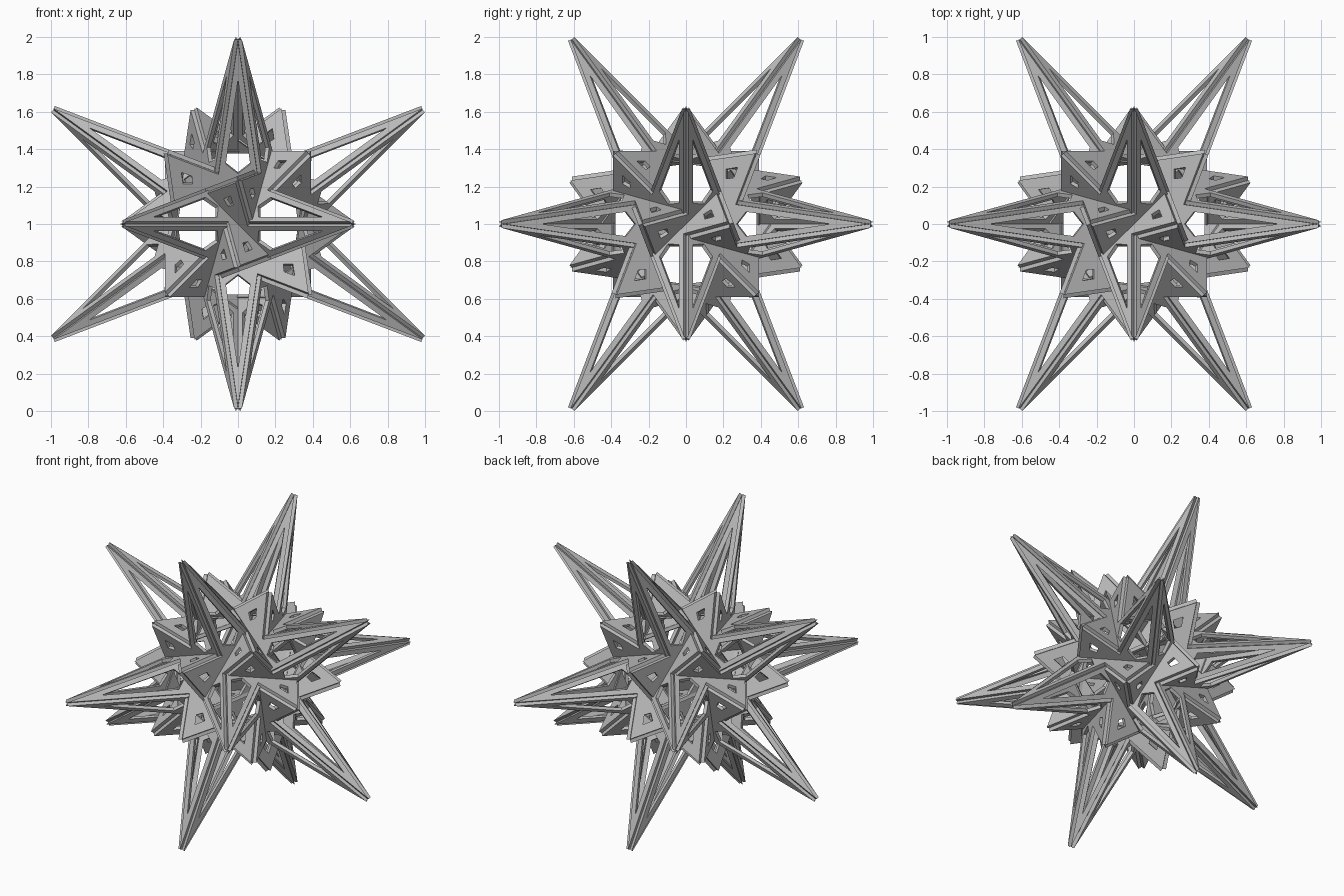
import bpy
import bmesh
from math import sqrt, radians
from mathutils import Matrix, Vector

cube = bpy.data.objects.get("Cube")
if cube:
    bpy.data.objects.remove(cube, do_unlink=True)

PHI = (1 + sqrt(5)) / 2
SCALE = 0.987
THICK = 0.022

grey = bpy.data.materials.new("plain_grey")
grey.use_nodes = True
colour = (0.5, 0.5, 0.5, 1)
grey.diffuse_color = colour
grey.node_tree.nodes["Principled BSDF"].inputs["Base Color"].default_value = colour

# Flat plate: long spike arm along +x, short hooked arm to one side
OUTLINE = [(1.155, 0), (0.380, 0.106), (0.493, 0.382),
           (0.197, 0.342), (0.337, 0), (0.289, -0.118)]
SLIT = [(0.93, 0), (0.44, 0.066), (0.385, 0), (0.44, -0.066)]
WINDOW = [(0.392, 0.307), (0.326, 0.297), (0.326, 0.246), (0.369, 0.249)]


def plate_mesh():
    bm = bmesh.new()
    edges = []
    for loop in (OUTLINE, SLIT, WINDOW):
        verts = [bm.verts.new((x * SCALE, y * SCALE, 0)) for x, y in loop]
        for i, v in enumerate(verts):
            edges.append(bm.edges.new((v, verts[(i + 1) % len(verts)])))
    bmesh.ops.triangle_fill(bm, edges=edges, use_beauty=True, normal=(0, 0, 1))
    # Thicken outward
    out = bmesh.ops.extrude_face_region(bm, geom=bm.faces[:], use_keep_orig=True)
    top = [g for g in out["geom"] if isinstance(g, bmesh.types.BMVert)]
    bmesh.ops.translate(bm, verts=top, vec=(0, 0, THICK))
    bmesh.ops.recalc_face_normals(bm, faces=bm.faces[:])
    mesh = bpy.data.meshes.new("plate")
    bm.to_mesh(mesh)
    bm.free()
    mesh.materials.append(grey)
    return mesh


# Frame of the first plate, lying in one icosahedral face plane
normal = Vector((0, PHI, -1 / PHI)).normalized()
side = Vector((1, 0, 0))
along = side.cross(normal)
dist = SCALE * (PHI - 1) ** 3 / sqrt(1 + (PHI - 1) ** 4)
frame = Matrix((along, side, normal)).transposed().to_4x4()
frame.translation = normal * dist

# The sixty rotations: five about a spike, three cyclic, four half turns
spike_axis = Vector((0, 1, PHI))
diagonal = Vector((1, 1, 1))
half_turns = [Matrix.Identity(4)] + [Matrix.Rotation(radians(180), 4, a) for a in "XYZ"]
lift = Matrix.Translation((0, 0, 1))

mesh = plate_mesh()
spike = 0
for half in half_turns:
    for c in range(3):
        spike += 1
        cyclic = Matrix.Rotation(radians(120 * c), 4, diagonal)
        for k in range(5):
            turn = Matrix.Rotation(radians(72 * k), 4, spike_axis)
            plate = bpy.data.objects.new(f"spike_{spike}_plate_{k + 1}", mesh)
            bpy.context.collection.objects.link(plate)
            plate.matrix_world = lift @ half @ cyclic @ turn @ frame
